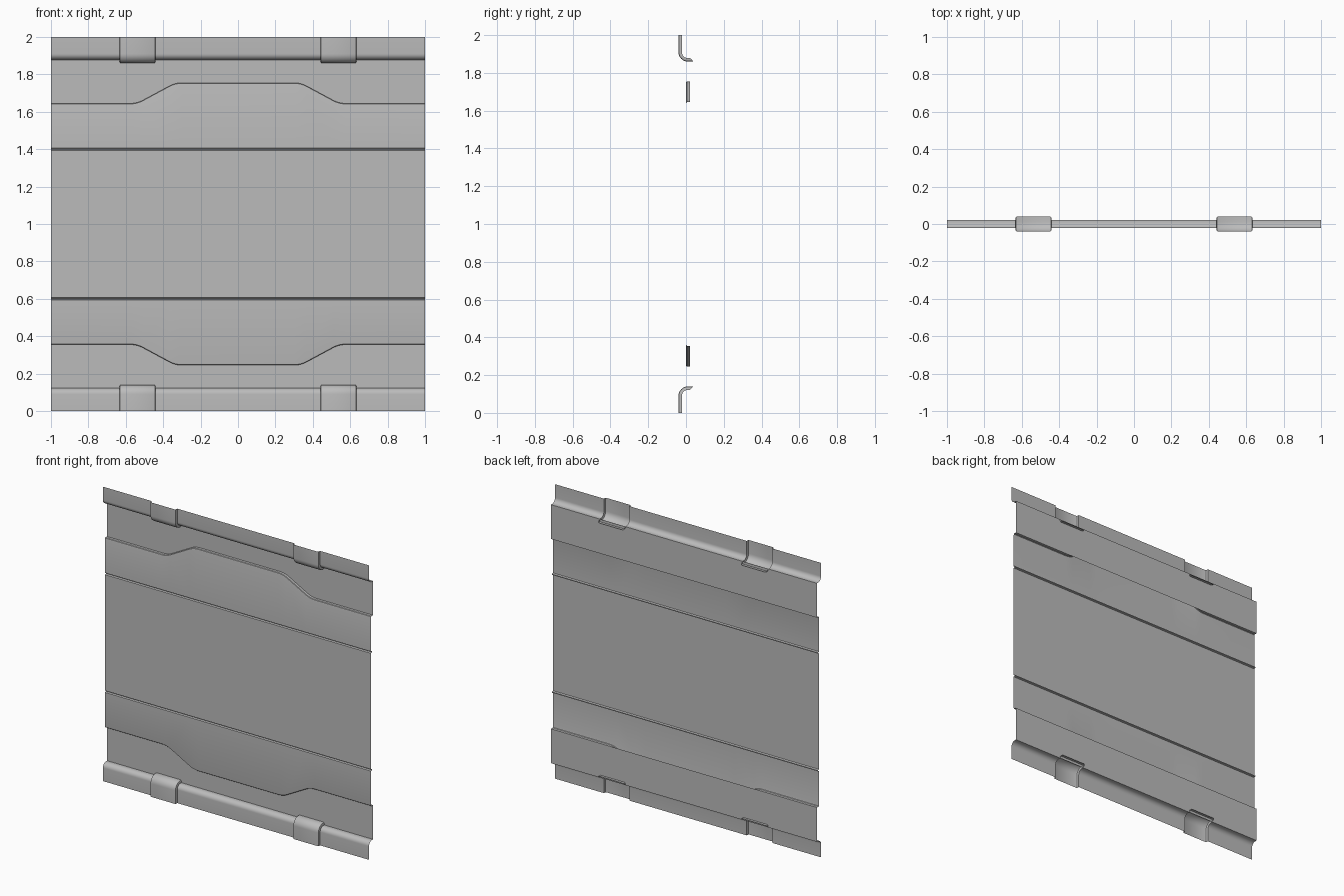
import bpy, math

if "Cube" in bpy.data.objects:
    bpy.data.objects.remove(bpy.data.objects["Cube"])

grey = bpy.data.materials.new("panel grey")
grey.diffuse_color = (0.5, 0.5, 0.5, 1)
grey.use_nodes = True
grey.node_tree.nodes["Principled BSDF"].inputs["Base Color"].default_value = grey.diffuse_color

BACK = 0.022      # depth of the recessed strips
RAIL_TOP = 0.122  # height of the rail's upper bend


def sheet(name, rows):
    """Open sheet from rows of points, mirrored about mid height z = 1."""
    n = len(rows[0])
    verts = [(x, y, z - 1) for row in rows for x, y, z in row]
    faces = [(r * n + c, r * n + c + 1, (r + 1) * n + c + 1, (r + 1) * n + c)
             for r in range(len(rows) - 1) for c in range(n - 1)]
    mesh = bpy.data.meshes.new(name)
    mesh.from_pydata(verts, [], faces)
    mesh.materials.append(grey)
    ob = bpy.data.objects.new(name, mesh)
    bpy.context.collection.objects.link(ob)
    ob.location.z = 1
    bpy.ops.object.select_all(action='DESELECT')
    ob.select_set(True)
    bpy.context.view_layer.objects.active = ob
    bpy.ops.object.shade_smooth_by_angle(angle=math.radians(35))
    mod = ob.modifiers.new("mirror", 'MIRROR')
    mod.use_axis = (False, False, True)
    mod.merge_threshold = 0.0005
    return ob


def bend(a, b, c, steps=5):
    """Rounded corner at b as a quadratic curve."""
    return [tuple((1 - t) ** 2 * p + 2 * t * (1 - t) * q + t * t * s
                  for p, q, s in zip(a, b, c))
            for t in (i / steps for i in range(steps + 1))]


# front panel: stepped outline below, groove at z = 0.6
half = bend((-0.575, 0.355), (-0.54, 0.355), (-0.51, 0.339)) + \
       bend((-0.365, 0.261), (-0.335, 0.245), (-0.30, 0.245))
half = [(-1, 0.355)] + half
outline = half + [(-x, z) for x, z in reversed(half)]
rows = [[(x, y, z + dz) for x, z in outline]
        for y, dz in ((BACK, 0), (0.005, 0), (0.0015, 0.003), (0, 0.01))]
rows += [[(x, y, z) for x, _ in outline]
         for y, z in ((0, 0.594), (0.012, 0.597), (0.012, 0.603), (0, 0.606), (0, 1))]
sheet("front_panel", rows)

# recessed strip behind the stepped outline
sheet("recessed_strip", [[(x, BACK, z) for x in (-1, 1)] for z in (RAIL_TOP, 0.355)])

# edge rail: bent profile pushed outwards by d to form the two clips
def rail_profile(d, steps=8):
    r = 0.032 + d
    y, z = -BACK - d, RAIL_TOP + d
    arc = [(y + r - r * math.cos(a), z - r + r * math.sin(a))
           for a in (math.pi / 2 * i / steps for i in range(steps + 1))]
    return [(y, 0)] + arc + [(BACK + d, z)]


side = [(-1, 0), (-0.633, 0), (-0.633, 0.010), (-0.6305, 0.0155), (-0.625, 0.018),
        (-0.449, 0.018), (-0.4435, 0.0155), (-0.441, 0.010), (-0.441, 0)]
stations = side + [(-x, d) for x, d in reversed(side)]
columns = [[(x, y, z) for y, z in rail_profile(d)] for x, d in stations]
sheet("edge_rail_with_clips", list(zip(*columns)))
